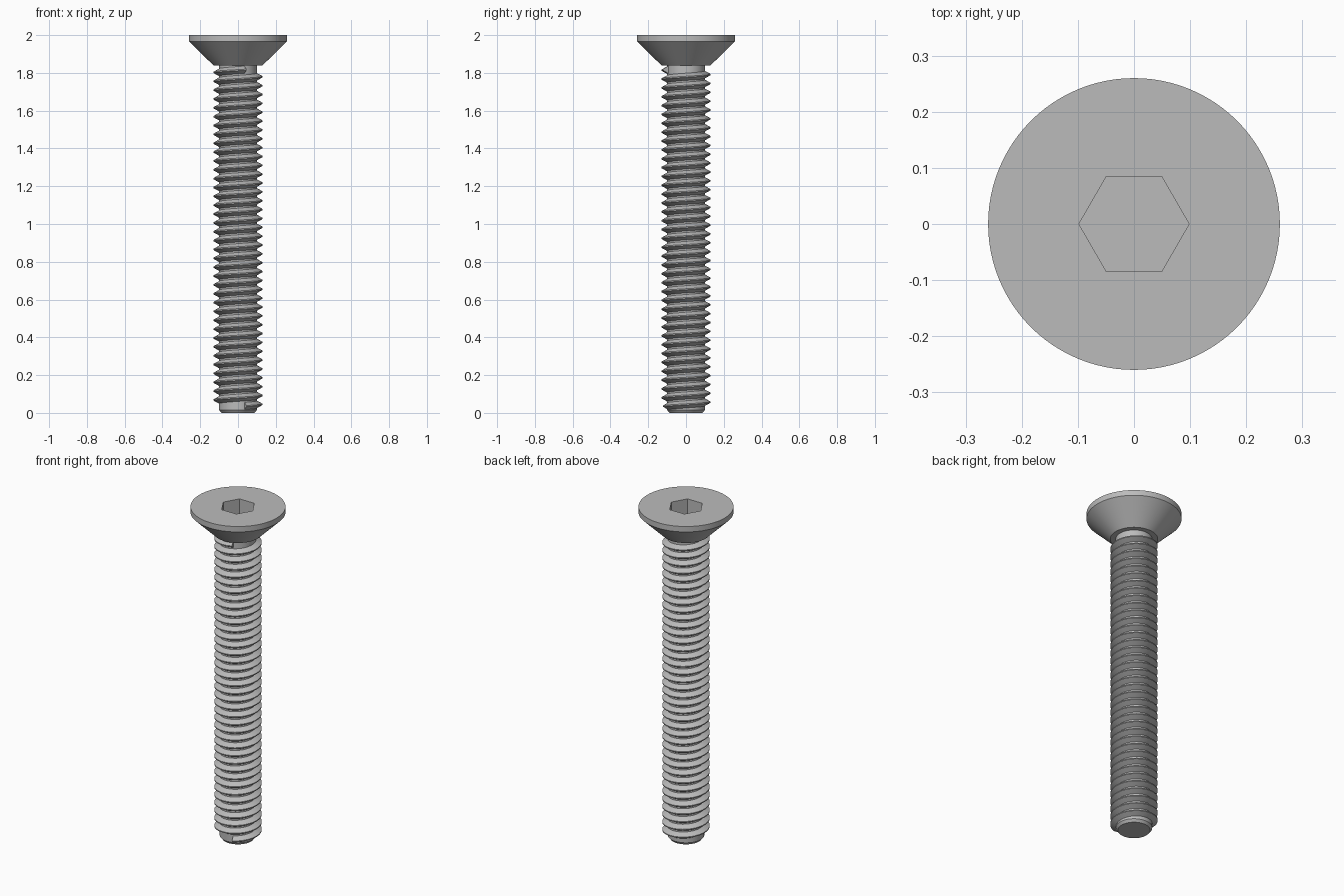
import bpy
import bmesh
from math import cos, sin, pi, radians

cube = bpy.data.objects.get("Cube")
if cube:
    bpy.data.objects.remove(cube, do_unlink=True)

SEG = 96            # divides by six, so hexagon corners fall on vertices
CORE_R = 0.10
THREAD_R = 0.13
HEAD_BASE = 1.84
TURNS = 38

steel = bpy.data.materials.new("steel_grey")
steel.use_nodes = True
GREY = (0.5, 0.5, 0.5, 1)
steel.diffuse_color = GREY
steel.node_tree.nodes["Principled BSDF"].inputs["Base Color"].default_value = GREY


def finish(name, bm):
    bmesh.ops.recalc_face_normals(bm, faces=bm.faces)
    mesh = bpy.data.meshes.new(name)
    bm.to_mesh(mesh)
    bm.free()
    mesh.materials.append(steel)
    obj = bpy.data.objects.new(name, mesh)
    bpy.context.collection.objects.link(obj)
    bpy.ops.object.select_all(action="DESELECT")
    obj.select_set(True)
    bpy.context.view_layer.objects.active = obj
    bpy.ops.object.shade_smooth_by_angle(angle=radians(25))
    return obj


def circle(r):
    return lambda a: r


def hexagon(apothem):
    # radius of a hexagon with corners on the x axis
    return lambda a: apothem / cos((a % (pi / 3)) - pi / 6)


def loft(name, rings, cap_first=False, cap_last=False):
    bm = bmesh.new()
    loops = []
    for shape, z in rings:
        angles = [2 * pi * i / SEG for i in range(SEG)]
        loops.append([bm.verts.new((shape(a) * cos(a), shape(a) * sin(a), z))
                      for a in angles])
    for lo, hi in zip(loops, loops[1:]):
        for i in range(SEG):
            j = (i + 1) % SEG
            bm.faces.new((lo[i], lo[j], hi[j], hi[i]))
    if cap_first:
        bm.faces.new(loops[0])
    if cap_last:
        bm.faces.new(loops[-1])
    return finish(name, bm)


# Countersunk head with a hexagonal socket
loft("countersunk_head", [
    (circle(CORE_R), HEAD_BASE), (circle(THREAD_R), HEAD_BASE),
    (circle(0.26), 1.967), (circle(0.26), 2.0),
    (hexagon(0.085), 2.0), (hexagon(0.085), 1.88),
], cap_last=True)

# Plain core with a chamfered tip
loft("shank", [
    (circle(0.088), 0.0), (circle(CORE_R), 0.015), (circle(CORE_R), HEAD_BASE),
], cap_first=True)

# Right-handed thread ridge swept along a helix
Z_START, Z_END = 0.036, 1.817
START = radians(-70)
STEPS = 48
profile = [(CORE_R - 0.003, -0.021), (THREAD_R, -0.003),
           (THREAD_R, 0.003), (CORE_R - 0.003, 0.021)]
bm = bmesh.new()
sections = []
total = TURNS * STEPS
for i in range(total + 1):
    a = START + 2 * pi * i / STEPS
    z = Z_START + (Z_END - Z_START) * i / total
    sections.append([bm.verts.new((r * cos(a), r * sin(a), z + dz))
                     for r, dz in profile])
for s, t in zip(sections, sections[1:]):
    for k in range(len(profile)):
        n = (k + 1) % len(profile)
        bm.faces.new((s[k], s[n], t[n], t[k]))
bm.faces.new(sections[0])
bm.faces.new(sections[-1])
finish("thread", bm)
